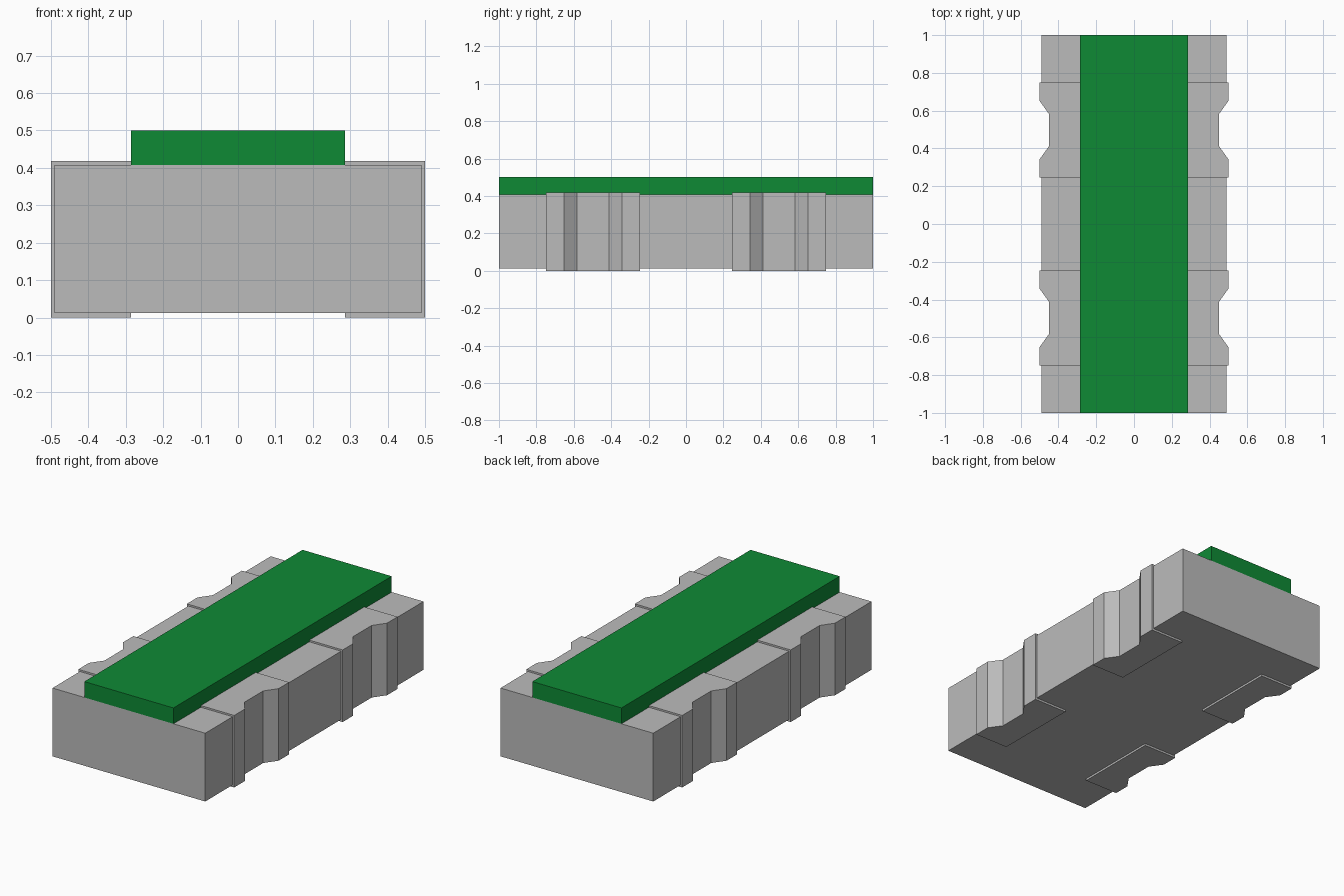
import bpy
import bmesh

cube = bpy.data.objects.get("Cube")
if cube:
    bpy.data.objects.remove(cube, do_unlink=True)


def make_material(name, rgb):
    mat = bpy.data.materials.new(name)
    mat.use_nodes = True
    color = (*rgb, 1.0)
    mat.diffuse_color = color
    bsdf = mat.node_tree.nodes["Principled BSDF"]
    bsdf.inputs["Base Color"].default_value = color
    bsdf.inputs["Roughness"].default_value = 0.6
    return mat


def extrude_outline(name, outline, z0, z1, mat):
    """Flat prism from an xy outline between two heights."""
    bm = bmesh.new()
    base = bm.faces.new([bm.verts.new((x, y, z0)) for x, y in outline])
    top = bmesh.ops.extrude_face_region(bm, geom=[base])["geom"]
    bmesh.ops.translate(bm, vec=(0, 0, z1 - z0),
                        verts=[v for v in top if isinstance(v, bmesh.types.BMVert)])
    bmesh.ops.recalc_face_normals(bm, faces=bm.faces)
    mesh = bpy.data.meshes.new(name)
    bm.to_mesh(mesh)
    bm.free()
    mesh.materials.append(mat)
    obj = bpy.data.objects.new(name, mesh)
    bpy.context.collection.objects.link(obj)
    return obj


grey = make_material("light grey", (0.5, 0.5, 0.5))
green = make_material("green", (0.0045, 0.255, 0.036))

BODY_X, INNER_X, OUTER_X, NOTCH_X = 0.49, 0.286, 0.5, 0.45
BODY_Z0, BODY_Z1, TOP_Z = 0.012, 0.408, 0.5
PAD_HALF = 0.252
PAD_CENTRES = {"front": -0.497, "back": 0.497}

# Block body, with a pocket in each side for every terminal
right_edge = [(BODY_X, -1)]
for cy in PAD_CENTRES.values():
    right_edge += [(BODY_X, cy - PAD_HALF), (INNER_X, cy - PAD_HALF),
                   (INNER_X, cy + PAD_HALF), (BODY_X, cy + PAD_HALF)]
right_edge.append((BODY_X, 1))
left_edge = [(-x, y) for x, y in reversed(right_edge)]
extrude_outline("body", right_edge + left_edge, BODY_Z0, BODY_Z1, grey)

# Raised coating along the top
extrude_outline("top_coating", [(-INNER_X, -1), (INNER_X, -1), (INNER_X, 1), (-INNER_X, 1)],
                BODY_Z1, TOP_Z, green)

# Terminals, each with a bevelled notch in its outer face
pad = [(INNER_X, -PAD_HALF), (OUTER_X, -PAD_HALF), (OUTER_X, -0.155), (NOTCH_X, -0.085),
       (NOTCH_X, 0.085), (OUTER_X, 0.155), (OUTER_X, PAD_HALF), (INNER_X, PAD_HALF)]
for side, sign in (("left", 1), ("right", -1)):
    for end, cy in PAD_CENTRES.items():
        extrude_outline(f"{end}_{side}_terminal",
                        [(sign * x, cy + y) for x, y in pad], 0.0, 0.418, grey)
